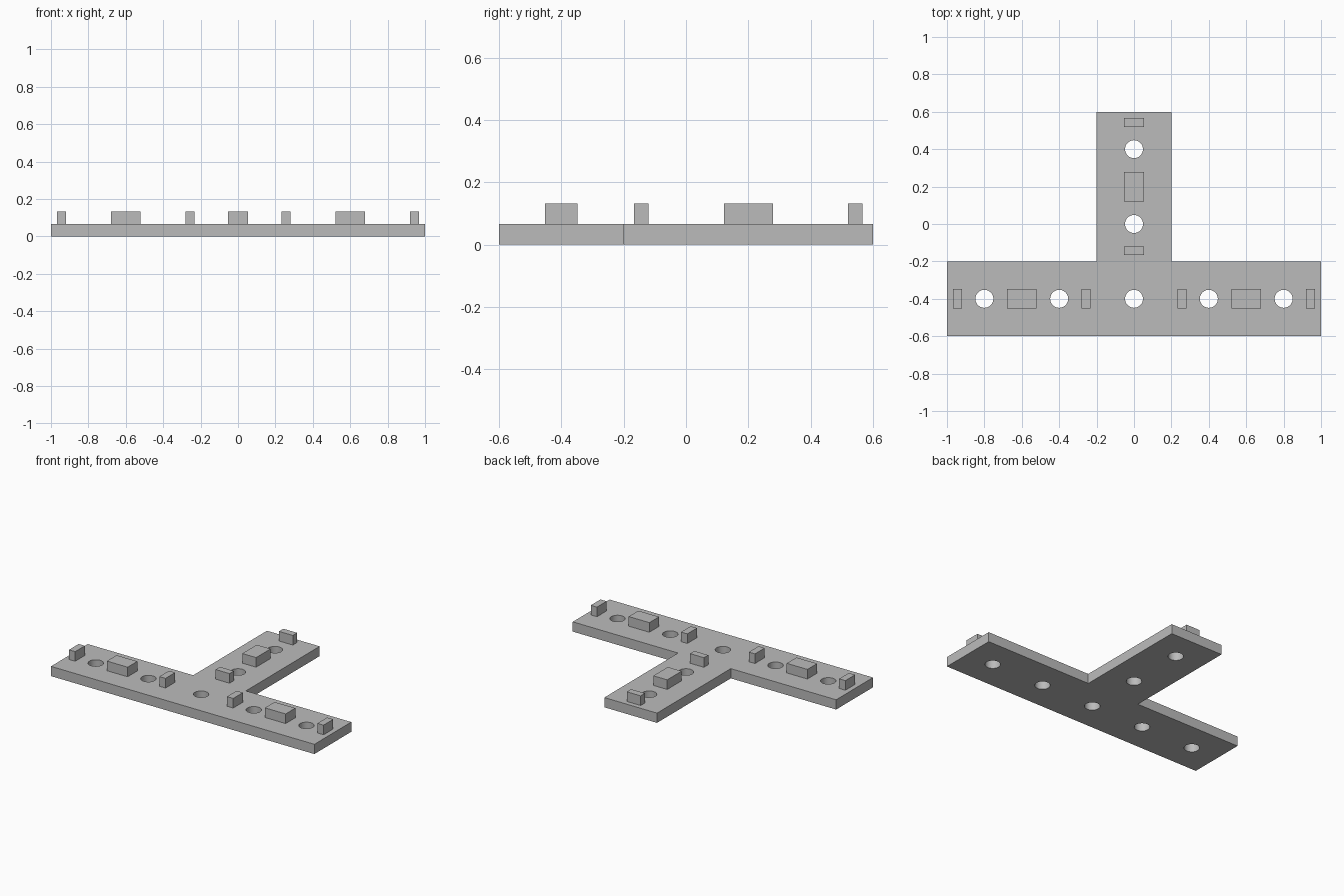
import bpy
import bmesh
import math
from mathutils import Matrix, Vector

cube = bpy.data.objects.get("Cube")
if cube:
    bpy.data.objects.remove(cube, do_unlink=True)

THICK = 0.067      # plate thickness
TOP = 0.133        # top of the blocks
ROW_Y = -0.4       # centre line of the crossbar

grey = bpy.data.materials.new("plain grey")
grey.use_nodes = True
colour = (0.5, 0.5, 0.5, 1)
grey.diffuse_color = colour
grey.node_tree.nodes["Principled BSDF"].inputs["Base Color"].default_value = colour


def add_object(name, bm):
    bmesh.ops.recalc_face_normals(bm, faces=bm.faces[:])
    mesh = bpy.data.meshes.new(name)
    bm.to_mesh(mesh)
    bm.free()
    mesh.materials.append(grey)
    obj = bpy.data.objects.new(name, mesh)
    bpy.context.collection.objects.link(obj)
    return obj


def add_block(name, x, y, width, depth):
    bm = bmesh.new()
    place = Matrix.Translation((x, y, (THICK + TOP) / 2)) @ Matrix.Diagonal((width, depth, TOP - THICK, 1))
    bmesh.ops.create_cube(bm, size=1, matrix=place)
    return add_object(name, bm)


# T-shaped plate, extruded from its outline
half = [(1, -0.6), (1, -0.2), (0.2, -0.2), (0.2, 0.6)]
outline = half + [(-x, y) for x, y in reversed(half)]
bm = bmesh.new()
face = bm.faces.new([bm.verts.new((x, y, 0)) for x, y in outline])
new = bmesh.ops.extrude_face_region(bm, geom=[face])["geom"]
bmesh.ops.translate(bm, vec=Vector((0, 0, THICK)),
                    verts=[v for v in new if isinstance(v, bmesh.types.BMVert)])
plate = add_object("plate", bm)

# Round through holes
holes = [(x, ROW_Y) for x in (-0.8, -0.4, 0, 0.4, 0.8)] + [(0, 0), (0, 0.4)]
bm = bmesh.new()
for x, y in holes:
    bmesh.ops.create_cone(bm, cap_ends=True, segments=48, radius1=0.048, radius2=0.048,
                          depth=0.3, matrix=Matrix.Translation((x, y, 0)))
cutter = add_object("hole_cutter", bm)
cutter.hide_render = True
cut = plate.modifiers.new("holes", 'BOOLEAN')
cut.operation = 'DIFFERENCE'
cut.solver = 'EXACT'
cut.object = cutter
bpy.ops.object.select_all(action='DESELECT')
plate.select_set(True)
bpy.context.view_layer.objects.active = plate
bpy.ops.object.modifier_apply(modifier=cut.name)
bpy.data.objects.remove(cutter, do_unlink=True)
bpy.ops.object.shade_smooth_by_angle(angle=math.radians(30))

# Blocks on each arm: one long in the middle, a thin one at either end
parts = [("inner_stop", -0.343, 0.047), ("long_block", 0, 0.157), ("outer_stop", 0.343, 0.047)]
for part, offset, length in parts:
    for side, sign in (("left", 1), ("right", -1)):
        add_block(f"{side}_{part}", sign * (0.6 + offset), ROW_Y, length, 0.105)
    add_block(f"back_{part}", 0, 0.2 + offset, 0.105, length)
